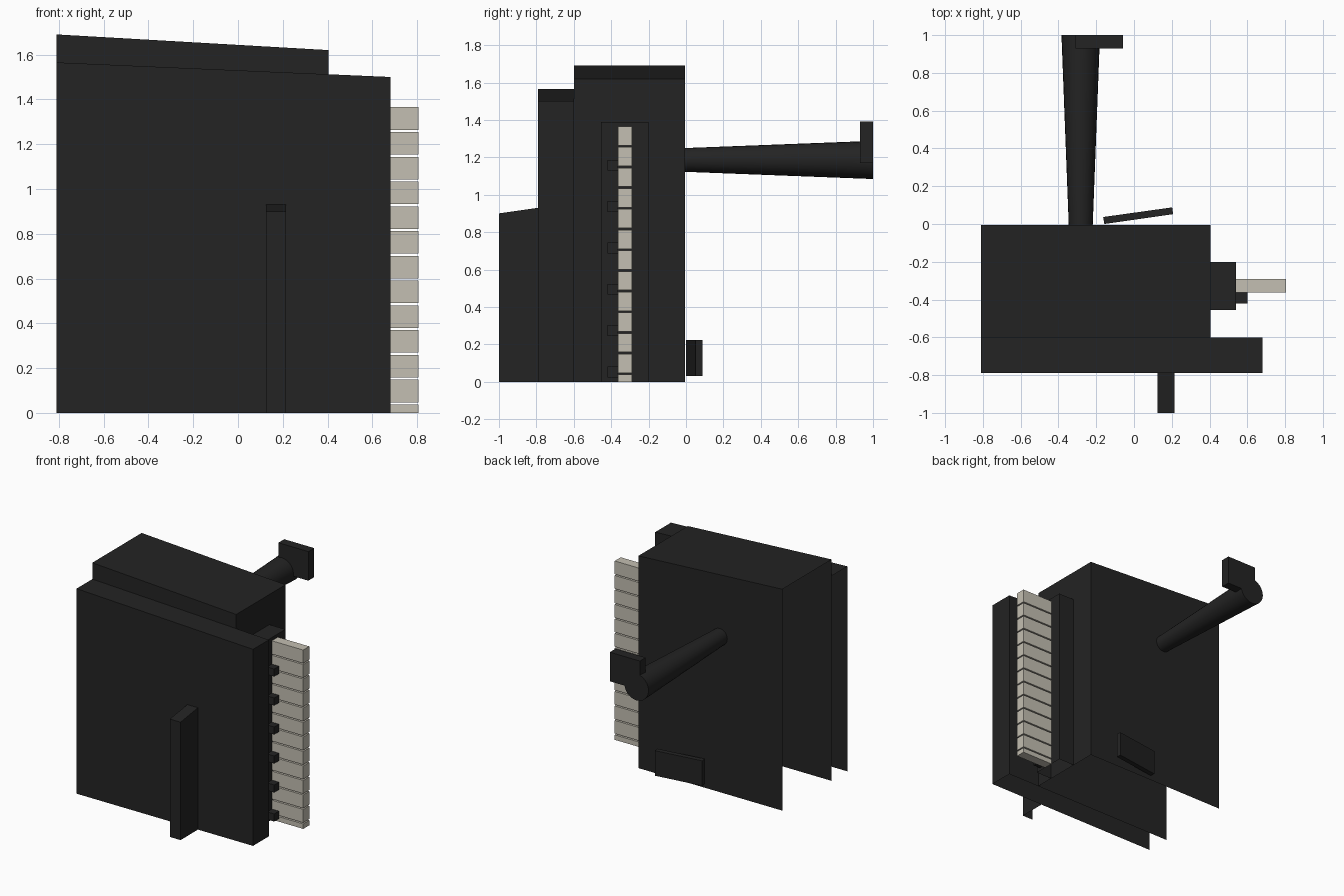
import bpy, math

if "Cube" in bpy.data.objects:
    bpy.data.objects.remove(bpy.data.objects["Cube"])


def material(name, rgb):
    m = bpy.data.materials.new(name)
    m.diffuse_color = (*rgb, 1)
    m.use_nodes = True
    m.node_tree.nodes["Principled BSDF"].inputs["Base Color"].default_value = m.diffuse_color
    return m


black = material("black", (0.017, 0.017, 0.017))
ivory = material("ivory", (0.55, 0.52, 0.445))


def prism(name, plan, z0, tops, mat, skip=()):
    """Six-sided block: plan = front-left, front-right, back-right, back-left."""
    verts = [(x, y, z0) for x, y in plan]
    verts += [(x, y, t) for (x, y), t in zip(plan, tops)]
    sides = {"front": (0, 1, 5, 4), "right": (1, 2, 6, 5), "back": (2, 3, 7, 6),
             "left": (3, 0, 4, 7), "top": (4, 5, 6, 7), "bottom": (3, 2, 1, 0)}
    mesh = bpy.data.meshes.new(name)
    mesh.from_pydata(verts, [], [f for k, f in sides.items() if k not in skip])
    mesh.materials.append(mat)
    obj = bpy.data.objects.new(name, mesh)
    bpy.context.collection.objects.link(obj)
    return obj


def box(name, x0, x1, y0, y1, z0, z1, mat, skip=(), tops=None):
    plan = [(x0, y0), (x1, y0), (x1, y1), (x0, y1)]
    return prism(name, plan, z0, tops or [z1] * 4, mat, skip)


# Shells are open underneath and on the left side
OPEN = ("left", "bottom")
box("main_body", -0.81, 0.405, -0.6, -0.005, 0, 0, black, OPEN, [1.69, 1.62, 1.62, 1.69])
box("front_slab", -0.81, 0.68, -0.79, -0.6, 0, 0, black, OPEN, [1.565, 1.5, 1.5, 1.565])
box("front_post", 0.125, 0.215, -1.0, -0.79, 0, 0, black, OPEN, [0.9, 0.9, 0.93, 0.93])
box("key_bed", 0.405, 0.54, -0.455, -0.2, 0, 1.39, black, OPEN)

# Keys, the lowest white one cut off at the ground
PITCH = 0.1106
for i in range(13):
    top = 1.365 - i * PITCH
    box("white_key", 0.54, 0.805, -0.363, -0.29, max(0, top - 0.101), top, ivory)
for i in range(6):
    top = 1.187 - i * 2 * PITCH
    box("black_key", 0.54, 0.6, -0.42, -0.363, top - 0.058, top, black)

# Tapered arm with a block on its end
bpy.ops.mesh.primitive_cone_add(vertices=24, radius1=0.0635, radius2=0.102, depth=1.005,
                                location=(-0.282, 0.4975, 1.186),
                                rotation=(-math.pi / 2, 0, 0))
arm = bpy.context.object
arm.name = "rear_arm"
arm.data.materials.append(black)
bpy.ops.object.shade_smooth_by_angle()
box("arm_end_block", -0.31, -0.057, 0.93, 1.0, 1.17, 1.392, black)

# Slanted plate low on the back
prism("rear_plate", [(-0.157, 0.0), (0.207, 0.052), (0.202, 0.088), (-0.163, 0.037)],
      0.032, [0.223] * 4, black)
